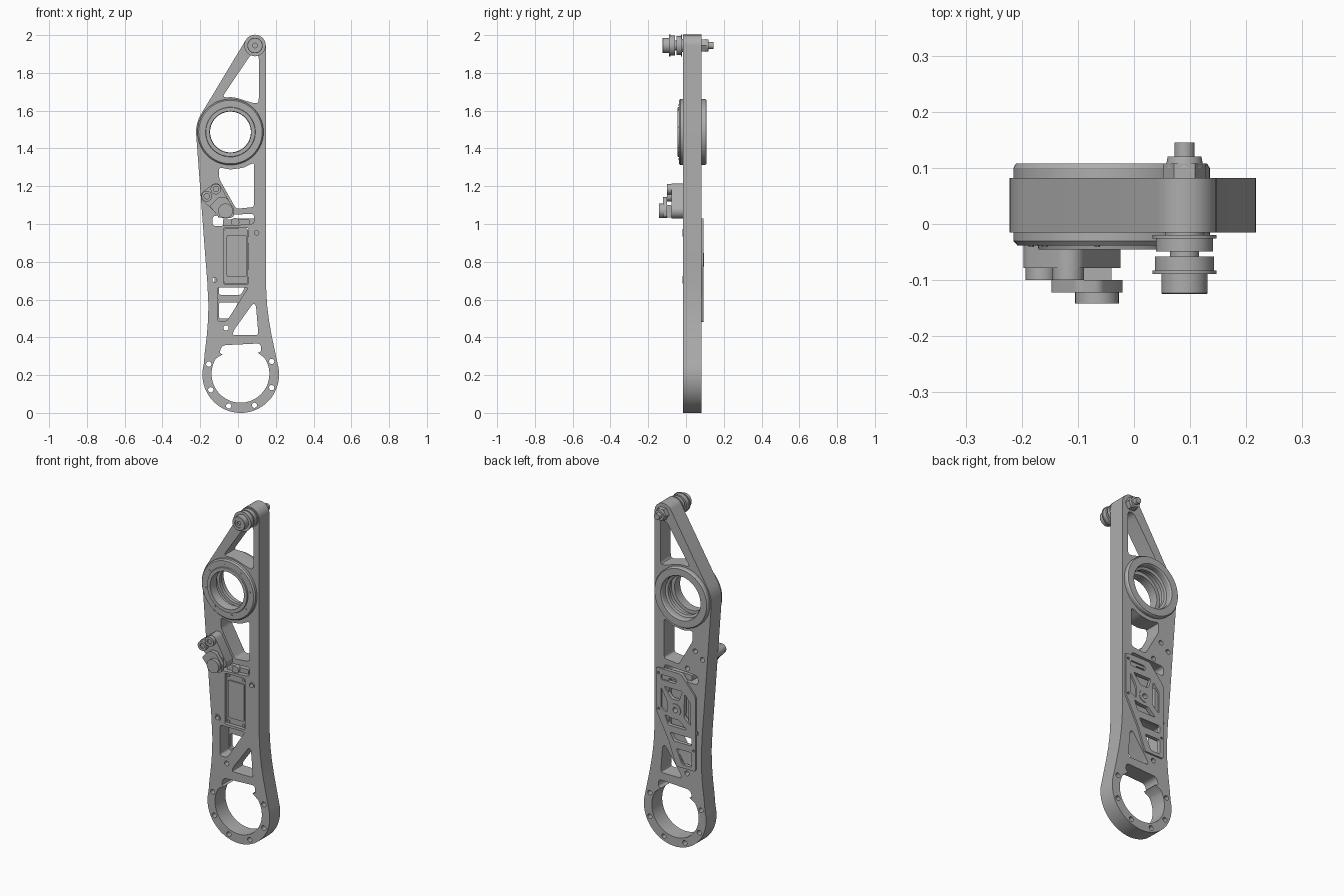
import bpy, bmesh
from math import sin, cos, radians, tau
from mathutils import Vector

if "Cube" in bpy.data.objects:
    bpy.data.objects.remove(bpy.data.objects["Cube"])

grey = bpy.data.materials.new("machined grey")
grey.use_nodes = True
colour = (0.42, 0.42, 0.42, 1)
grey.diffuse_color = colour
grey.node_tree.nodes["Principled BSDF"].inputs["Base Color"].default_value = colour
parts = []


def arc(cx, cz, r, a0=0, a1=360, steps=48):
    """Points along an arc in the XZ plane; a full turn leaves out the repeated end."""
    n = steps if a1 - a0 == 360 else steps + 1
    angles = [radians(a0 + (a1 - a0) * i / steps) for i in range(n)]
    return [(cx + r * cos(a), cz + r * sin(a)) for a in angles]


def rounded(points, r=0.015, steps=4):
    """Polygon with its corners softened."""
    result = []
    for i, p in enumerate(points):
        p = Vector(p)
        ends = []
        for q in (points[i - 1], points[(i + 1) % len(points)]):
            d = Vector(q) - p
            ends.append(p + d.normalized() * min(r, d.length * 0.45))
        for k in range(steps + 1):
            t = k / steps
            result.append(ends[0] * (1 - t) ** 2 + p * 2 * t * (1 - t) + ends[1] * t * t)
    return result


def add_mesh(name, mesh):
    obj = bpy.data.objects.new(name, mesh)
    mesh.materials.clear()
    mesh.materials.append(grey)
    bpy.context.collection.objects.link(obj)
    parts.append(obj)
    return obj


def plate(name, outline, y0, y1, holes=()):
    """Flat part cut from an outline with holes, from y0 to y1."""
    curve = bpy.data.curves.new(name + " outline", "CURVE")
    curve.dimensions = "2D"
    curve.fill_mode = "BOTH"
    curve.extrude = (y1 - y0) / 2
    for loop in [outline, *holes]:
        spline = curve.splines.new("POLY")
        spline.points.add(len(loop) - 1)
        for point, p in zip(spline.points, loop):
            point.co = (p[0], p[1], 0, 1)
        spline.use_cyclic_u = True
    helper = bpy.data.objects.new(name + " helper", curve)
    bpy.context.collection.objects.link(helper)
    graph = bpy.context.evaluated_depsgraph_get()
    mesh = bpy.data.meshes.new_from_object(helper.evaluated_get(graph))
    bpy.data.objects.remove(helper)
    bm = bmesh.new()
    bm.from_mesh(mesh)
    for v in bm.verts:
        v.co = (v.co.x, (y0 + y1) / 2 - v.co.z, v.co.y)
    bmesh.ops.remove_doubles(bm, verts=bm.verts, dist=0.00005)
    bmesh.ops.recalc_face_normals(bm, faces=bm.faces)
    bm.to_mesh(mesh)
    bm.free()
    return add_mesh(name, mesh)


def lathe(name, x, z, profile, closed=False, segs=40):
    """Turn a (radius, y) profile about an axis along y."""
    bm = bmesh.new()
    rings = [[bm.verts.new((x + r * cos(tau * i / segs), y, z + r * sin(tau * i / segs)))
              for i in range(segs)] for r, y in profile]
    pairs = list(zip(rings, rings[1:])) + ([(rings[-1], rings[0])] if closed else [])
    for a, b in pairs:
        for i in range(segs):
            j = (i + 1) % segs
            bm.faces.new((a[i], a[j], b[j], b[i]))
    bmesh.ops.remove_doubles(bm, verts=bm.verts, dist=0.00001)
    bmesh.ops.recalc_face_normals(bm, faces=bm.faces)
    mesh = bpy.data.meshes.new(name)
    bm.to_mesh(mesh)
    bm.free()
    return add_mesh(name, mesh)


def cylinder(name, x, z, r, y0, y1, segs=32):
    return lathe(name, x, z, [(0, y0), (r, y0), (r, y1), (0, y1)], segs=segs)


def box(x0, x1, z0, z1):
    return [(x0, z0), (x1, z0), (x1, z1), (x0, z1)]


FRONT, BACK = -0.015, 0.082
HUB = (0.0145, 0.203)
BEARING = (-0.04, 1.487)
TIP = (0.09, 1.945)
BOLTS = [(-0.117, 1.185), (-0.165, 1.147), (-0.066, 1.07)]

# Main arm: hub arc, waist, straight edge, tip arc, bearing shoulder
outline = arc(*HUB, 0.203, 165, 375, 48)
outline += [(0.195, 0.33), (0.178, 0.41), (0.164, 0.49), (0.154, 0.57), (0.149, 0.66), (0.148, 0.75)]
outline += arc(*TIP, 0.057, 0, 149, 16)
outline += arc(*BEARING, 0.182, 149, 184, 8)
outline += [(-0.175, 0.85), (-0.163, 0.7), (-0.157, 0.58), (-0.158, 0.5), (-0.165, 0.41), (-0.176, 0.32)]

hub_hole = arc(0.013, 0.207, 0.153, 148, 392, 48)
hub_hole += rounded([(0.125, 0.32), (0.12, 0.368), (-0.085, 0.358), (-0.1, 0.31)], 0.02)
holes = [
    hub_hole,
    arc(*BEARING, 0.155),
    rounded([(0.07, 1.9), (0.11, 1.9), (0.11, 1.64), (0.08, 1.64), (-0.02, 1.672), (-0.085, 1.67)], 0.025),
    rounded([(-0.1, 1.3), (-0.04, 1.288), (0.03, 1.298), (0.085, 1.325), (0.085, 1.09), (-0.01, 1.08), (-0.1, 1.24)]),
    rounded([(-0.135, 1.043), (0.085, 1.055), (0.085, 1.0), (-0.135, 0.988)], 0.02),
    rounded(box(-0.075, 0.055, 0.68, 0.98), 0.008),
    rounded([(-0.108, 0.665), (0.055, 0.665), (-0.06, 0.485), (-0.108, 0.485)]),
    rounded([(0.08, 0.58), (0.095, 0.57), (0.108, 0.412), (-0.03, 0.412), (-0.02, 0.44)]),
]
holes += [arc(*p, 0.014, steps=16) for p in [(0.098, 0.953), (-0.124, 0.704), (-0.063, 0.45)] + BOLTS]
holes += [arc(*arc(*HUB, 0.178, a, a + 1, 1)[0], 0.014, steps=16) for a in (23, -23, -66, -111, -153, 162)]
plate("arm", outline, FRONT, BACK, holes)

# Bearing housing with stepped bore
lathe("bearing_housing", *BEARING, [
    (0.11, -0.045), (0.13, -0.045), (0.132, -0.038), (0.168, -0.038), (0.175, -0.03), (0.175, FRONT),
    (0.172, FRONT), (0.172, BACK), (0.175, BACK), (0.175, 0.1), (0.17, 0.108), (0.13, 0.108),
    (0.125, 0.1), (0.125, 0.07), (0.112, 0.065), (0.112, 0.045), (0.128, 0.045),
    (0.128, 0.01), (0.108, 0.01), (0.108, -0.02), (0.11, -0.03)], closed=True, segs=64)
for p in arc(*BEARING, 0.145, 10, 370, 8):
    cylinder("bearing_screw", *p, 0.005, -0.041, -0.03, 10)

# Collars around the arm bolt holes
for p in [(0.098, 0.953), (-0.124, 0.704)]:
    lathe("bolt_collar", *p, [(0.012, -0.018), (0.02, -0.018), (0.02, 0.0), (0.012, 0.0)], True, 24)

# Tip roller stack, shaft and nut
lathe("tip_roller", *TIP, [
    (0, FRONT), (0.035, FRONT), (0.035, -0.02), (0.057, -0.02), (0.057, -0.026), (0.051, -0.026),
    (0.051, -0.049), (0.026, -0.049), (0.026, -0.058), (0.053, -0.058), (0.053, -0.083),
    (0.057, -0.083), (0.057, -0.089), (0.041, -0.089), (0.041, -0.123), (0.039, -0.125),
    (0.024, -0.125), (0.024, -0.12), (0.012, -0.12), (0.012, -0.11), (0, -0.11)], segs=48)
cylinder("tip_nut", *TIP, 0.038, BACK, 0.108, 6)
lathe("tip_shaft_end", *TIP, [(0, 0.1), (0.034, 0.1), (0.03, 0.12), (0.018, 0.12), (0.018, 0.145), (0, 0.145)])

# Clamp on the front: base, posts, jaw and pivot
base = arc(*BOLTS[0], 0.03, 20, 130, 8) + arc(*BOLTS[1], 0.032, 130, 225, 8)
base += arc(*BOLTS[2], 0.042, 225, 380, 12)
plate("clamp_base", base, -0.078, FRONT)
for p in BOLTS[:2]:
    lathe("clamp_post", *p, [(0, -0.07), (0.028, -0.07), (0.028, -0.1), (0.014, -0.1), (0.014, -0.092), (0, -0.092)])
jaw = [(-0.15, 1.095), (-0.1, 1.145), (-0.06, 1.14), (-0.02, 1.08), (-0.022, 1.04), (-0.045, 1.03), (-0.1, 1.035)]
plate("clamp_jaw", rounded(jaw, 0.01), -0.122, -0.1)
plate("clamp_neck", box(-0.105, -0.04, 1.035, 1.1), -0.1, -0.078)
cylinder("clamp_pivot", *BOLTS[2], 0.039, -0.142, -0.122)

# Recessed motor with end caps and screws
plate("motor_body", rounded(box(-0.073, 0.053, 0.684, 0.976), 0.01), 0.0, 0.06)
plate("motor_face", rounded(box(-0.06, 0.045, 0.72, 0.94), 0.01), -0.008, 0.0)
plate("motor_mount", rounded(box(-0.08, 0.06, 0.99, 1.025), 0.005), 0.01, 0.06)
cylinder("motor_spindle", -0.015, 1.01, 0.022, -0.005, 0.02)
for p in [(-0.06, 0.965), (0.04, 0.965), (-0.06, 0.695), (0.04, 0.695)]:
    cylinder("motor_screw", *p, 0.009, -0.007, 0.0, 12)

# Rear cover with windows around a central boss
cover = [(0.132, 1.03), (-0.03, 1.03), (-0.125, 0.92), (-0.125, 0.48), (0.0, 0.48), (0.05, 0.62), (0.132, 0.78)]
centre = (0.005, 0.81)
windows = [
    rounded(box(0.0, 0.1, 0.965, 0.995), 0.012),
    rounded([(0.08, 0.93), (-0.04, 0.93), (-0.02, 0.87), (0.03, 0.87)], 0.01),
    rounded([(0.1, 0.92), (0.06, 0.85), (0.06, 0.78), (0.1, 0.8)], 0.01),
    rounded([(-0.055, 0.92), (-0.095, 0.87), (-0.095, 0.74), (-0.05, 0.78)], 0.01),
    rounded([(0.075, 0.765), (0.03, 0.755), (-0.02, 0.755), (-0.07, 0.71), (0.05, 0.71)], 0.01),
    rounded([(0.04, 0.67), (-0.1, 0.67), (-0.1, 0.625), (0.015, 0.625)], 0.01),
    rounded([(0.0, 0.585), (-0.1, 0.585), (-0.1, 0.5), (-0.04, 0.5)], 0.01),
    arc(*centre, 0.015, steps=16), arc(0.115, 1.0, 0.008, steps=10),
    arc(-0.113, 0.6, 0.007, steps=10), arc(0.115, 0.79, 0.007, steps=10),
]
plate("rear_cover", rounded(cover, 0.012), 0.07, 0.092, windows)
lathe("rear_boss", *centre, [(0.015, 0.06), (0.036, 0.06), (0.036, 0.095), (0.015, 0.095)], True, 32)

# Smooth curved walls, keep machined edges crisp
bpy.ops.object.select_all(action="DESELECT")
for obj in parts:
    obj.select_set(True)
bpy.context.view_layer.objects.active = parts[0]
bpy.ops.object.shade_smooth_by_angle(angle=radians(30))
